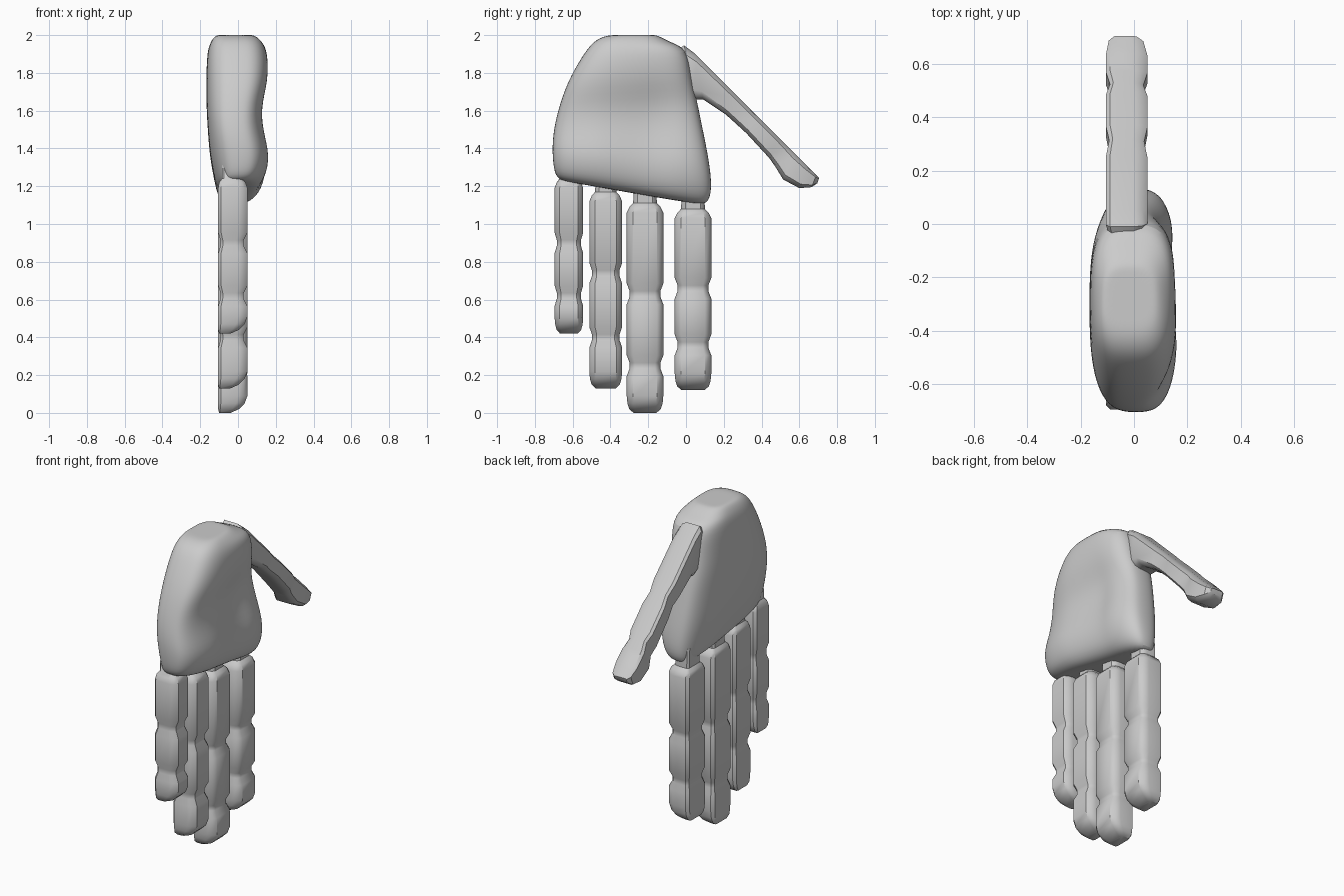
import bpy, bmesh, math
from math import cos, sin, pi, exp

cube = bpy.data.objects.get("Cube")
if cube:
    bpy.data.objects.remove(cube, do_unlink=True)

grey = bpy.data.materials.new("plain grey")
grey.use_nodes = True
colour = (0.6, 0.6, 0.6, 1)
grey.diffuse_color = colour
grey.node_tree.nodes["Principled BSDF"].inputs["Base Color"].default_value = colour


def superellipse(count, power):
    """Unit ring: first value runs across the hand, second through its thickness."""
    def bend(v):
        return math.copysign(abs(v) ** (2 / power), v)
    return [(bend(cos(2 * pi * i / count)), bend(sin(2 * pi * i / count))) for i in range(count)]


def loft(name, profile, sections, angle, subdivide=0, shape=None):
    """Skin rings; each section is (y, z of one edge, y, z of the other, x low, x high)."""
    bm = bmesh.new()
    rings = []
    for ya, za, yb, zb, low, high in sections:
        ring = []
        for u, v in profile:
            s, t = (u + 1) / 2, (v + 1) / 2
            ring.append(bm.verts.new((low + (high - low) * t, ya + (yb - ya) * s, za + (zb - za) * s)))
        rings.append(ring)
    n = len(profile)
    for r, q in zip(rings, rings[1:]):
        for i in range(n):
            bm.faces.new((r[i], r[(i + 1) % n], q[(i + 1) % n], q[i]))
    bm.faces.new(rings[0])
    bm.faces.new(rings[-1])
    if shape:
        for v in bm.verts:
            shape(v.co)
    bmesh.ops.recalc_face_normals(bm, faces=bm.faces)
    mesh = bpy.data.meshes.new(name)
    bm.to_mesh(mesh)
    bm.free()
    mesh.materials.append(grey)
    obj = bpy.data.objects.new(name, mesh)
    bpy.context.collection.objects.link(obj)
    if subdivide:
        mod = obj.modifiers.new("soft surface", "SUBSURF")
        mod.levels = mod.render_levels = subdivide
    bpy.ops.object.select_all(action="DESELECT")
    obj.select_set(True)
    bpy.context.view_layer.objects.active = obj
    bpy.ops.object.shade_smooth_by_angle(angle=math.radians(angle))
    return obj


# Palm: wrist end first, slanted knuckle line last, hollow pressed into the inner side
def hollow(co):
    if co.x > 0:
        co.x -= 0.04 * exp(-((co.y + 0.2) / 0.13) ** 2 - ((co.z - 1.45) / 0.28) ** 2)


palm_sections = [
    (-.36, 2.0, -.18, 2.0, -.09, .06),
    (-.42, 2.0, -.15, 2.0, -.12, .09),
    (-.49, 1.97, -.08, 1.96, -.145, .13),
    (-.55, 1.89, .01, 1.93, -.165, .16),
    (-.63, 1.75, .03, 1.78, -.168, .165),
    (-.68, 1.6, .06, 1.65, -.168, .125),
    (-.705, 1.48, .09, 1.5, -.16, .14),
    (-.71, 1.38, .125, 1.33, -.15, .175),
    (-.70, 1.27, .14, 1.19, -.125, .15),
    (-.67, 1.23, .12, 1.11, -.11, .10),
    (-.6, 1.22, .07, 1.1, -.08, .04),
]
loft("palm", superellipse(32, 3), palm_sections, 60, 2, hollow)

# Digit cross-section: flat back, rounder inner side
half = [(.8, -1), (1, -.8), (1, .35), (.9, .75), (.65, 1)]
digit = half + [(-u, v) for u, v in reversed(half)]
BACK, FRONT = -.105, .05


# Fingers: neck, three segments pinched at the joints, rounded tip
def finger(name, y, w, root, top, joint_a, joint_b, tip):
    rows = [(root, .6, .02, .03), (top + .02, .65, .02, .03), (top, .85, .005, .01), (top - .03, 1, 0, 0)]
    for j in (joint_a, joint_b):
        rows += [(j + .055, 1, 0, 0), (j + .015, .84, .012, .02),
                 (j - .015, .84, .012, .02), (j - .055, 1, 0, 0)]
    rows += [(tip + .09, 1, 0, 0), (tip + .05, .96, 0, .015),
             (tip + .02, .86, 0, .045), (tip, .62, .005, .09)]
    sections = [(y - w * k, z, y + w * k, z, BACK + a, FRONT - b) for z, k, a, b in rows]
    loft(name, digit, sections, 35)


finger("little_finger", -.62, .076, 1.32, 1.22, .90, .62, .42)
finger("ring_finger", -.425, .087, 1.25, 1.15, .74, .40, .13)
finger("middle_finger", -.217, .097, 1.2, 1.09, .63, .25, 0)
finger("index_finger", .037, .097, 1.2, 1.06, .66, .36, .12)

# Thumb: spreads away from the wrist end of the palm
thumb_sections = [
    (-.08, 1.9, -.03, 1.68, BACK + .02, FRONT - .02),
    (-.01, 1.945, .05, 1.66, BACK, FRONT),
    (.05, 1.9, .09, 1.66, BACK, FRONT),
    (.26, 1.69, .21, 1.58, BACK, FRONT),
    (.32, 1.63, .26, 1.535, BACK + .012, FRONT - .012),
    (.37, 1.58, .32, 1.48, BACK, FRONT),
    (.49, 1.46, .44, 1.35, BACK, FRONT),
    (.53, 1.42, .475, 1.30, BACK + .015, FRONT - .015),
    (.575, 1.375, .515, 1.235, BACK, FRONT),
    (.64, 1.31, .60, 1.19, BACK, FRONT),
    (.69, 1.26, .665, 1.195, BACK + .01, FRONT - .015),
    (.705, 1.245, .695, 1.215, BACK + .03, FRONT - .04),
]
loft("thumb", digit, thumb_sections, 35)
